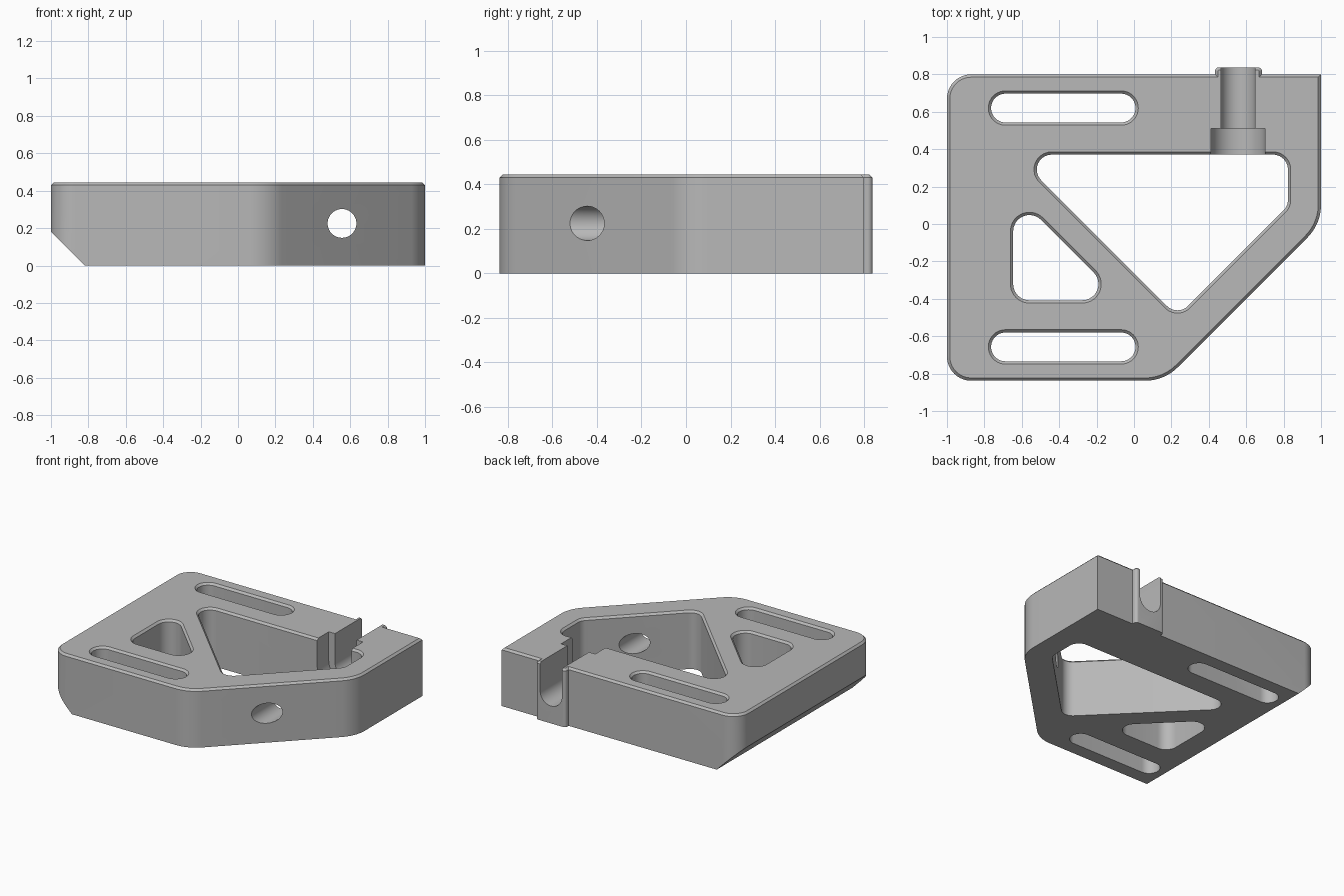
import bpy, bmesh, math
from mathutils import Vector

if "Cube" in bpy.data.objects:
    bpy.data.objects.remove(bpy.data.objects["Cube"])

TOP, CH = 0.445, 0.015

grey = bpy.data.materials.new("plain grey")
grey.use_nodes = True
grey.diffuse_color = (0.48, 0.48, 0.48, 1)
grey.node_tree.nodes["Principled BSDF"].inputs["Base Color"].default_value = (0.48, 0.48, 0.48, 1)


def rounded(corners, steps=10):
    """Counter-clockwise outline from (x, y, radius) corners."""
    out = []
    for i, (x, y, r) in enumerate(corners):
        p = Vector((x, y))
        if r == 0:
            out.append(p)
            continue
        a = (Vector(corners[i - 1][:2]) - p).normalized()
        b = (Vector(corners[(i + 1) % len(corners)][:2]) - p).normalized()
        half = a.angle(b) / 2
        centre = p + (a + b).normalized() * r / math.sin(half)
        start = p + a * r / math.tan(half) - centre
        sweep = (p + b * r / math.tan(half) - centre).angle_signed(start)
        for k in range(steps + 1):
            t = sweep * k / steps
            out.append(centre + Vector((start.x * math.cos(t) - start.y * math.sin(t),
                                        start.x * math.sin(t) + start.y * math.cos(t))))
    return out


def offset(pts, d):
    """Move an outline outward by d with mitred corners."""
    out = []
    for i, p in enumerate(pts):
        a = (p - pts[i - 1]).normalized()
        b = (pts[(i + 1) % len(pts)] - p).normalized()
        na, nb = Vector((a.y, -a.x)), Vector((b.y, -b.x))
        out.append(p + (na + nb) * d / (1 + na.dot(nb)))
    return out


def loft(name, pts, layers, along_y=False):
    """Closed solid through (level, outline offset) layers."""
    bm = bmesh.new()
    rings = []
    for level, d in layers:
        rings.append([bm.verts.new((p.x, level, p.y) if along_y else (p.x, p.y, level))
                      for p in offset(pts, d)])
    n = len(pts)
    for lo, hi in zip(rings, rings[1:]):
        for i in range(n):
            j = (i + 1) % n
            bm.faces.new((lo[i], lo[j], hi[j], hi[i]))
    bm.faces.new(rings[0][::-1])
    bm.faces.new(rings[-1])
    bmesh.ops.recalc_face_normals(bm, faces=bm.faces)
    mesh = bpy.data.meshes.new(name)
    bm.to_mesh(mesh)
    bm.free()
    mesh.materials.append(grey)
    obj = bpy.data.objects.new(name, mesh)
    bpy.context.collection.objects.link(obj)
    return obj


def trough(name, x, z, r, y0, y1):
    """Round-bottomed cutter open at the top, running along y."""
    pts = [Vector((x + r * math.cos(t), z + r * math.sin(t)))
           for t in (math.pi * (1 + k / 24) for k in range(25))]
    pts += [Vector((x + r, 0.6)), Vector((x - r, 0.6))]
    return loft(name, pts, [(y0, 0), (y1, 0)], True)


# Plate with clipped front corner and a small locating tongue at the back
outline = rounded([(-1, -0.838, 0.13), (0.162, -0.838, 0.25), (1, 0, 0.25), (1, 0.8, 0),
                   (0.684, 0.8, 0), (0.684, 0.838, 0.022), (0.433, 0.838, 0.022),
                   (0.433, 0.8, 0), (-1, 0.8, 0.13)])
plate = loft("bracket_plate", outline, [(0, 0), (TOP - CH, 0), (TOP, -CH)])

# Windows and slots, flared at the top to leave chamfered rims
windows = {
    "large_window": [(-0.633, 0.371, 0.08), (0.2325, -0.4945, 0.08),
                     (0.823, 0.096, 0.08), (0.823, 0.371, 0.08)],
    "small_window": [(-0.646, 0.171, 0.087), (-0.646, -0.408, 0.087), (-0.067, -0.408, 0.087)],
}
for label, yc in (("back_slot", 0.62), ("front_slot", -0.657)):
    r = 0.077
    windows[label] = [(-0.764, yc - r, r * 0.999), (0.008, yc - r, r * 0.999),
                      (0.008, yc + r, r * 0.999), (-0.764, yc + r, r * 0.999)]
cutters = [loft(label + "_cutter", rounded(c), [(-0.1, 0), (TOP - CH, 0), (TOP + CH, 2 * CH)])
           for label, c in windows.items()]

# Rod channel with wider head pocket, through the back bar
cutters.append(trough("channel_cutter", 0.556, 0.225, 0.092, 0.45, 1))
cutters.append(trough("pocket_cutter", 0.556, 0.225, 0.145, 0.3, 0.51))

# Round hole through the diagonal arm
circle = [Vector((0.556 + 0.077 * math.cos(t), 0.225 + 0.077 * math.sin(t)))
          for t in (math.tau * k / 40 for k in range(40))]
cutters.append(loft("hole_cutter", circle, [(-1, 0), (0.2, 0)], True))

# Sloped underside along the right edge
wedge = [Vector(p) for p in ((-1.2, 0.38), (-1.2, -0.2), (-0.62, -0.2))]
cutters.append(loft("slope_cutter", wedge, [(-1, 0), (1, 0)], True))

bpy.ops.object.select_all(action="DESELECT")
bpy.context.view_layer.objects.active = plate
plate.select_set(True)
for cutter in cutters:
    cutter.hide_render = True
    mod = plate.modifiers.new(cutter.name, "BOOLEAN")
    mod.operation, mod.solver, mod.object = "DIFFERENCE", "EXACT", cutter
    bpy.ops.object.modifier_apply(modifier=mod.name)
    bpy.data.objects.remove(cutter)

bpy.ops.object.shade_smooth_by_angle(angle=math.radians(30))
